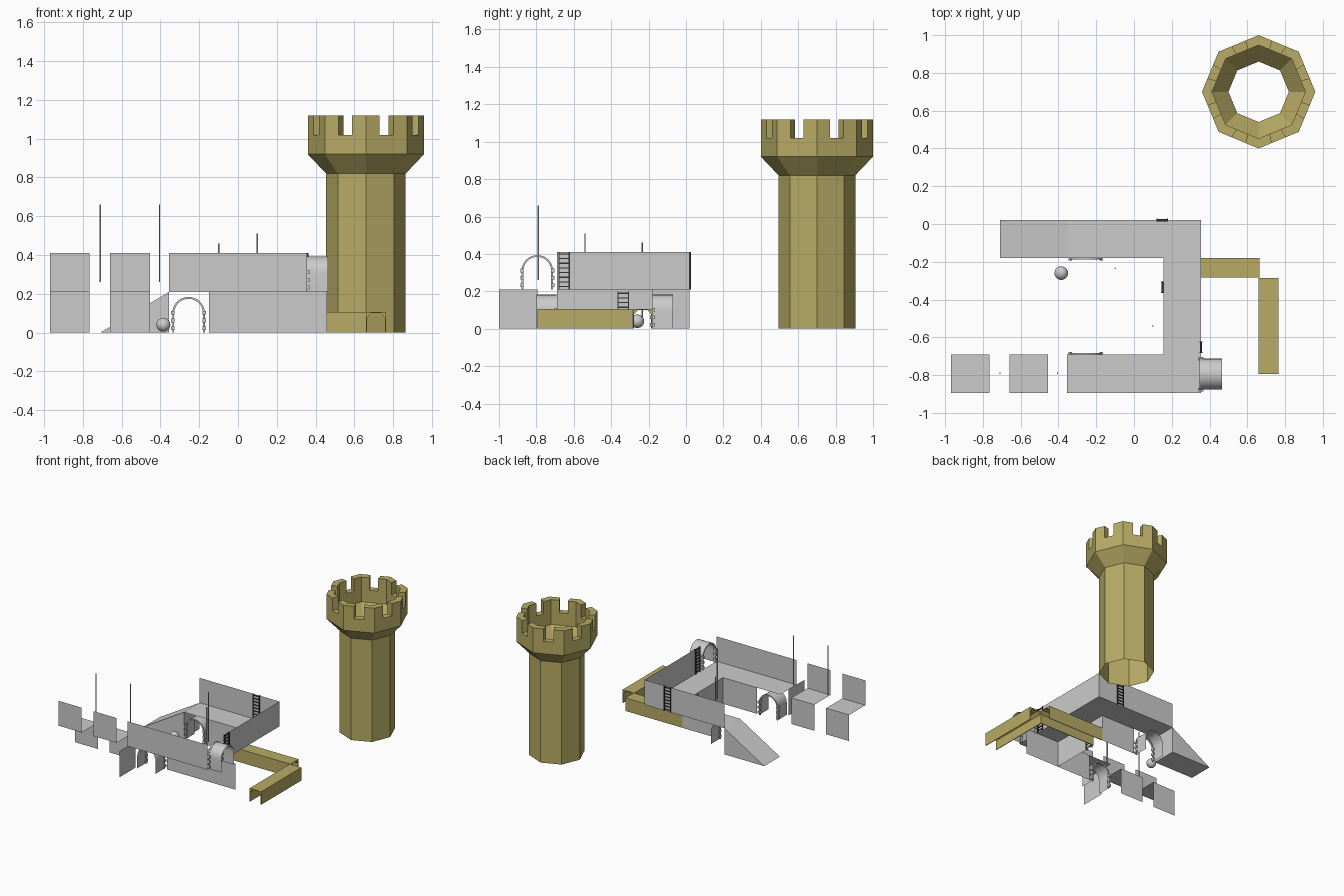
import bpy
import bmesh
from math import sin, cos, pi, radians
from mathutils import Vector, Matrix

default = bpy.data.objects.get("Cube")
if default:
    bpy.data.objects.remove(default, do_unlink=True)


def material(name, color):
    mat = bpy.data.materials.new(name)
    mat.use_nodes = True
    mat.diffuse_color = color
    mat.node_tree.nodes["Principled BSDF"].inputs["Base Color"].default_value = color
    return mat


SAND = material("sandstone", (0.48, 0.41, 0.13, 1))
DARK = material("dark_iron", (0.03, 0.03, 0.03, 1))


def finish(name, bm, loc=(0, 0, 0), turn=0, mat=None, smooth=False):
    mesh = bpy.data.meshes.new(name)
    bm.to_mesh(mesh)
    bm.free()
    obj = bpy.data.objects.new(name, mesh)
    bpy.context.collection.objects.link(obj)
    obj.location = loc
    obj.rotation_euler.z = radians(turn)
    if mat:
        mesh.materials.append(mat)
    if smooth:
        bpy.ops.object.select_all(action='DESELECT')
        obj.select_set(True)
        bpy.context.view_layer.objects.active = obj
        bpy.ops.object.shade_smooth_by_angle(angle=radians(35))
    return obj


def panel(name, lo, hi):
    """Thin axis-aligned sheet between two corners."""
    flat = [i for i in range(3) if lo[i] == hi[i]][0]
    u, v = [i for i in range(3) if i != flat]
    bm = bmesh.new()
    corners = []
    for a, b in ((lo, lo), (hi, lo), (hi, hi), (lo, hi)):
        p = list(lo)
        p[u], p[v] = a[u], b[v]
        corners.append(bm.verts.new(p))
    bm.faces.new(corners)
    return finish(name, bm)


def sweep(bm, points, y0, y1, closed=True):
    """Pull an x-z outline along y; closed outlines get end caps."""
    a = [bm.verts.new((x, y0, z)) for x, z in points]
    b = [bm.verts.new((x, y1, z)) for x, z in points]
    n = len(points)
    for i in range(n if closed else n - 1):
        j = (i + 1) % n
        bm.faces.new((a[i], a[j], b[j], b[i]))
    if closed:
        bm.faces.new(a[::-1])
        bm.faces.new(b)
        bmesh.ops.recalc_face_normals(bm, faces=bm.faces)


def box(bm, centre, size):
    m = Matrix.Translation(centre) @ Matrix.Diagonal((*size, 1))
    bmesh.ops.create_cube(bm, size=1, matrix=m)


# Tower: eight-sided shell with flared head
TOWER = Vector((0.66, 0.70, 0))
corner = [Vector((cos(i * pi / 4), sin(i * pi / 4), 0)) for i in range(8)]
profile = [(0.205, 0), (0.205, 0.82), (0.30, 0.92), (0.30, 1.02),
           (0.247, 1.02), (0.247, 0.92), (0.16, 0.82)]
bm = bmesh.new()
rings = [[bm.verts.new(c * r + Vector((0, 0, z))) for c in corner] for r, z in profile]
for low, high in zip(rings, rings[1:]):
    for i in range(8):
        j = (i + 1) % 8
        bm.faces.new((low[i], low[j], high[j], high[i]))
finish("tower_shell", bm, TOWER, mat=SAND)

# Battlements wrapped round each corner
bm = bmesh.new()
for i in range(8):
    c, prev, nxt = corner[i], corner[i - 1], corner[(i + 1) % 8]
    path = [c.lerp(prev, 1 / 3), c, c.lerp(nxt, 1 / 3)]
    outline = [p * 0.30 for p in path] + [p * 0.247 for p in reversed(path)]
    low = [bm.verts.new(p + Vector((0, 0, 1.02))) for p in outline]
    high = [bm.verts.new(p + Vector((0, 0, 1.12))) for p in outline]
    for k in range(6):
        m = (k + 1) % 6
        bm.faces.new((low[k], low[m], high[m], high[k]))
    for a, b in ((0, 1), (1, 2)):
        bm.faces.new((high[a], high[b], high[5 - b], high[5 - a]))
finish("tower_battlements", bm, TOWER, mat=SAND)

# Covered passages with chamfered openings
half = [(0.047, 0), (0.047, 0.076), (0.025, 0.1)]
section = [(-0.052, 0), (-0.052, 0.105), (0.052, 0.105), (0.052, 0)]
section += half + [(-x, z) for x, z in reversed(half)]
for name, loc, turn in (("passage_back", (0.155, -0.232, 0), -90),
                        ("passage_side", (0.712, -0.795, 0), 0)):
    bm = bmesh.new()
    sweep(bm, section, 0, 0.51)
    finish(name, bm, loc, turn, SAND)

# Fort levels and outer edges
H, T = 0.21, 0.41
W, IN, E = -0.355, 0.155, 0.355
F, FI, BI, B = -0.895, -0.69, -0.18, 0.02

# Walkways
panel("walkway_front", (W, F, H), (E, FI, H))
panel("walkway_side", (IN, FI, H), (E, BI, H))
panel("walkway_back", (W, BI, H), (E, B, H))

# Upper parapet walls
panel("parapet_front", (W, F, H), (E, F, T))
panel("parapet_side", (E, FI, H), (E, B, T))
panel("parapet_back", (W, B, H), (E, B, T))

# Lower courtyard walls
panel("wall_front", (-0.15, FI, 0), (0.46, FI, H))
panel("wall_back", (-0.15, BI, 0), (IN, BI, H))
panel("wall_side", (IN, FI, 0), (IN, -0.284, H))
panel("wall_side_lintel", (IN, -0.284, 0.105), (IN, BI, H))
panel("wall_end", (W, -1.0, 0), (W, -0.795, H))

# Detached wall pieces
for n, x in enumerate((-0.97, -0.66)):
    panel(f"piece_{n}_walkway", (x, F, H), (x + 0.205, FI, H))
    panel(f"piece_{n}_parapet", (x, F, H), (x + 0.205, F, T))
    panel(f"piece_{n}_wall", (x, FI, 0), (x + 0.205, FI, H))

# Ramp
bm = bmesh.new()
sweep(bm, [(-0.71, 0), (W, H), (W, 0)], BI, B)
finish("ramp", bm)


# Arched doorways: vault, trim and jamb blocks
def arch(r, spring=0.1, steps=16):
    arc = [(-r * cos(pi * i / steps), spring + r * sin(pi * i / steps))
           for i in range(steps + 1)]
    return [(-r, 0)] + arc + [(r, 0)]


def doorway(name, loc, turn):
    bm = bmesh.new()
    sweep(bm, arch(0.082), 0, 0.11, closed=False)
    finish(name + "_vault", bm, loc, turn, smooth=True)
    bm = bmesh.new()
    sweep(bm, arch(0.084) + arch(0.074)[::-1], -0.008, 0.004)
    finish(name + "_trim", bm, loc, turn, smooth=True)
    bm = bmesh.new()
    for side in (-1, 1):
        for z in (0.022, 0.062, 0.102):
            box(bm, (side * 0.082, 0, z), (0.018, 0.026, 0.02))
    finish(name + "_blocks", bm, loc, turn)


doorway("door_front", (-0.255, FI, 0), 180)
doorway("door_back", (-0.255, BI, 0), 0)
doorway("door_upper", (E, -0.795, H), -90)


# Ladders
def ladder(name, loc, turn):
    bm = bmesh.new()
    for side in (-1, 1):
        box(bm, (side * 0.028, 0, 0.1), (0.006, 0.016, 0.2))
    for i in range(8):
        box(bm, (0, 0, 0.015 + i * 0.025), (0.056, 0.012, 0.006))
    finish(name, bm, loc, turn, DARK)


ladder("ladder_courtyard", (IN - 0.004, -0.335, 0), 90)
ladder("ladder_side", (E, -0.652, H), 90)
ladder("ladder_back", (0.15, B, H), 0)

# Poles
for n, (x, y, z) in enumerate(((-0.71, -0.79, 0.26), (-0.405, -0.79, 0.26),
                               (0.10, -0.54, 0.11), (-0.10, -0.235, 0.06))):
    bm = bmesh.new()
    bmesh.ops.create_cone(bm, cap_ends=True, segments=10, radius1=0.004,
                          radius2=0.004, depth=0.4)
    finish(f"pole_{n}", bm, (x, y, z + 0.2), smooth=True)

# Ball
bm = bmesh.new()
bmesh.ops.create_uvsphere(bm, u_segments=24, v_segments=14, radius=0.036)
finish("ball", bm, (-0.385, -0.26, 0.04), smooth=True)
